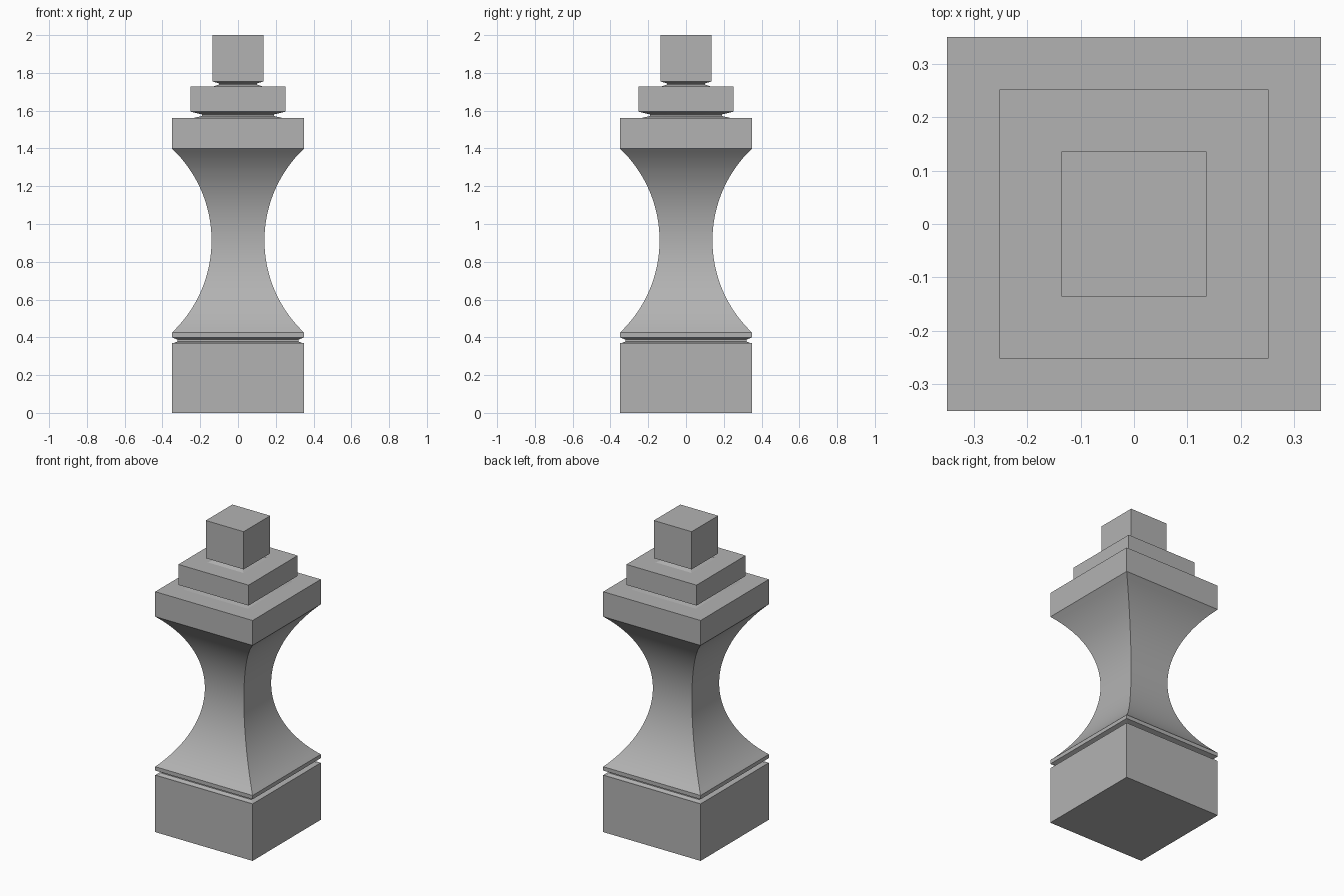
import bpy
import bmesh
import math

cube = bpy.data.objects.get("Cube")
if cube:
    bpy.data.objects.remove(cube, do_unlink=True)

stone = bpy.data.materials.new("grey_stone")
stone.use_nodes = True
GREY = (0.45, 0.45, 0.45, 1)
stone.diffuse_color = GREY
stone.node_tree.nodes["Principled BSDF"].inputs["Base Color"].default_value = GREY


def square_loft(name, profile):
    """Stack square rings given as (half width, height) and cap both ends."""
    bm = bmesh.new()
    rings = [[bm.verts.new((sx * w, sy * w, z))
              for sx, sy in ((-1, -1), (1, -1), (1, 1), (-1, 1))]
             for w, z in profile]
    for low, high in zip(rings, rings[1:]):
        for i in range(4):
            j = (i + 1) % 4
            bm.faces.new((low[i], low[j], high[j], high[i]))
    bm.faces.new(rings[0][::-1])
    bm.faces.new(rings[-1])
    mesh = bpy.data.meshes.new(name)
    bm.to_mesh(mesh)
    bm.free()
    mesh.materials.append(stone)
    obj = bpy.data.objects.new(name, mesh)
    bpy.context.collection.objects.link(obj)
    bpy.ops.object.select_all(action='DESELECT')
    obj.select_set(True)
    bpy.context.view_layer.objects.active = obj
    bpy.ops.object.shade_smooth_by_angle(angle=math.radians(25))
    return obj


def waist(width, neck, z0, z1, steps=32):
    """Circular concave sweep between two equal widths."""
    half, depth = (z1 - z0) / 2, width - neck
    radius = (half ** 2 + depth ** 2) / (2 * depth)
    limit = math.asin(half / radius)
    angles = [limit * (2 * i / steps - 1) for i in range(steps + 1)]
    return [(neck + radius * (1 - math.cos(a)), (z0 + z1) / 2 + radius * math.sin(a))
            for a in angles]


WIDE, MID, SLIM = 0.35, 0.252, 0.136

# Plinth and the recessed joints between the blocks
square_loft("base_block", [(WIDE, 0), (WIDE, 0.37)])
square_loft("base_joint", [(WIDE - 0.01, 0.37), (0.32, 0.378), (0.32, 0.388), (WIDE, 0.4)])
square_loft("lower_cap_joint", [(0.24, 1.56), (0.19, 1.572), (0.19, 1.58), (MID, 1.595)])
square_loft("upper_cap_joint", [(0.13, 1.728), (0.1, 1.738), (0.1, 1.744), (SLIM, 1.755)])

# Waisted shaft with its foot plate and top block
square_loft("shaft", [(WIDE, 0.4)] + waist(WIDE, 0.14, 0.425, 1.4) + [(WIDE, 1.562)])

# Stepped cap and finial
square_loft("cap_step", [(MID, 1.595), (MID, 1.728)])
square_loft("finial_block", [(SLIM, 1.755), (SLIM, 2)])
